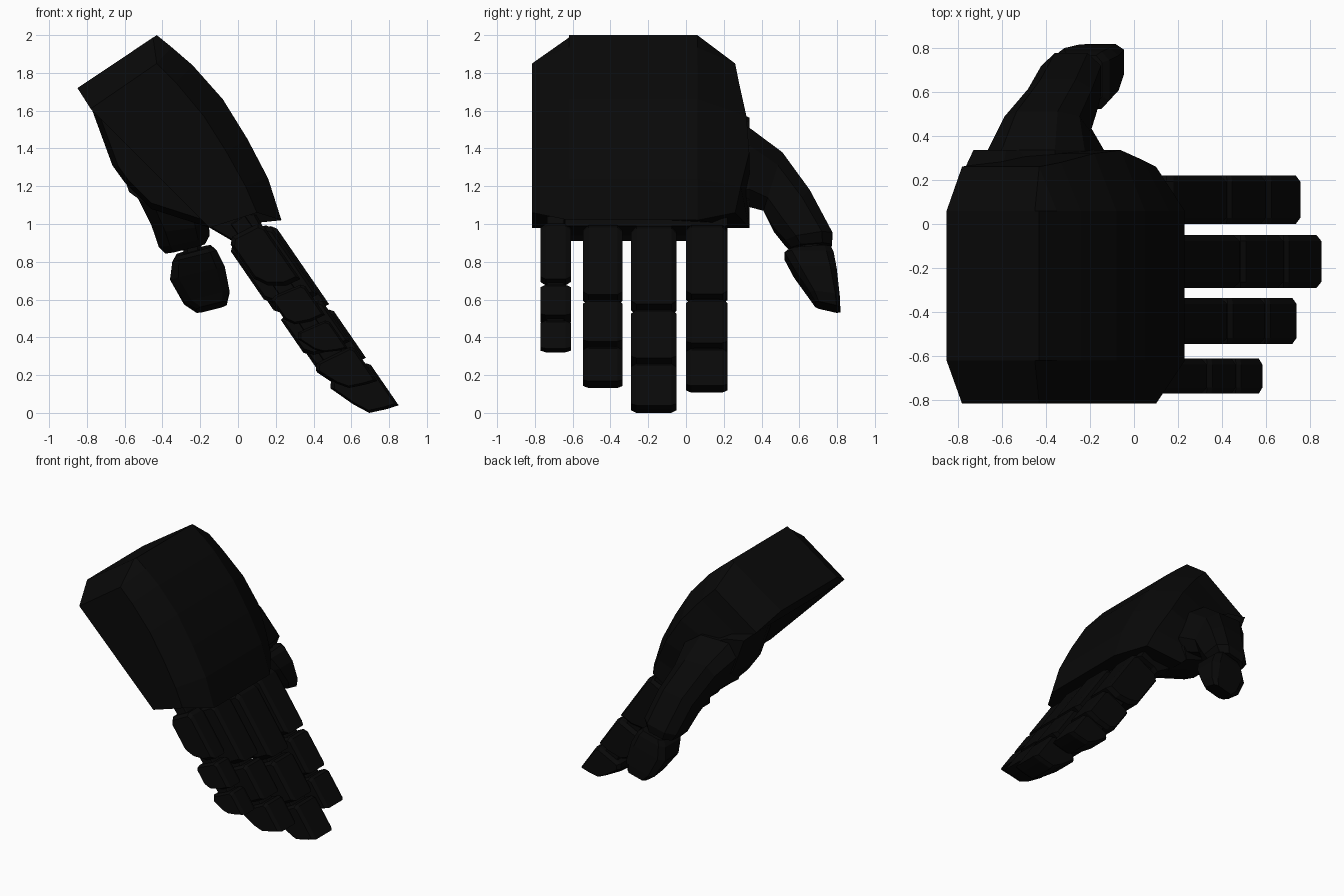
import bpy, bmesh, math
from mathutils import Vector

if "Cube" in bpy.data.objects:
    bpy.data.objects.remove(bpy.data.objects["Cube"])

black = bpy.data.materials.new("matte_black")
black.diffuse_color = (0.0025, 0.0025, 0.0025, 1)
black.use_nodes = True
black.node_tree.nodes["Principled BSDF"].inputs["Base Color"].default_value = black.diffuse_color


def loft(name, rings):
    """Skin a list of equal-length rings and close both ends."""
    bm = bmesh.new()
    loops = [[bm.verts.new(p) for p in ring] for ring in rings]
    n = len(loops[0])
    for a, b in zip(loops, loops[1:]):
        for i in range(n):
            j = (i + 1) % n
            bm.faces.new((a[i], a[j], b[j], b[i]))
    bm.faces.new(loops[0][::-1])
    bm.faces.new(loops[-1])
    bmesh.ops.recalc_face_normals(bm, faces=bm.faces)
    mesh = bpy.data.meshes.new(name)
    bm.to_mesh(mesh)
    bm.free()
    mesh.materials.append(black)
    ob = bpy.data.objects.new(name, mesh)
    bpy.context.collection.objects.link(ob)
    return ob


def slab(name, profile, y0, y1, c, k):
    """Extrude an xz profile along y, shrinking it by k over chamfer depth c."""
    mx = sum(p[0] for p in profile) / len(profile)
    mz = sum(p[1] for p in profile) / len(profile)
    rings = []
    for y, f in ((y0, k), (y0 + c, 1), (y1 - c, 1), (y1, k)):
        rings.append([(mx + (x - mx) * f, y, mz + (z - mz) * f) for x, z in profile])
    return loft(name, rings)


# Palm: sections through back curve, side shoulder and inner edge, cut corners at the wrist
back = [(-.43, 2.0), (-.35, 1.935), (-.24, 1.84), (-.08, 1.66), (.05, 1.45), (.16, 1.24), (.23, 1.02)]
side = [(-.45, 1.987), (-.43, 1.85), (-.33, 1.75), (-.18, 1.57), (-.06, 1.38), (.04, 1.2), (.10, 1.06)]
inner = [(-.85, 1.72), (-.78, 1.61), (-.69, 1.52), (-.56, 1.39), (-.42, 1.25), (-.29, 1.12), (-.15, .98)]
side_y = [.06, .26, .28, .32, .335, .29, .26]
inner_y = [.06, .26, .28, .32, .335, .335, .335]
rings = []
for i, (b, s, p, sy, py) in enumerate(zip(back, side, inner, side_y, inner_y)):
    low = -.62 if i == 0 else -.815
    rings.append([(b[0], -.62, b[1]), (b[0], .06, b[1]), (s[0], sy, s[1]),
                  (p[0], py, p[1]), (p[0], low, p[1]), (s[0], low, s[1])])
loft("palm", rings)

# Knuckle bar under the end of the palm
slab("knuckle_bar", [(.08, 1.08), (.13, .99), (.0, .94), (-.03, .91), (-.15, .98), (-.12, 1.1)],
     -.64, .22, .03, .9)

# Fingers: three tapered segments each, laid along a common slope
D = Vector((.567, -.824))
N = Vector((-.824, -.567))


def finger(name, y0, y1, drop, thick, ends):
    """ends: distances along the finger where each segment stops."""
    def pt(s, d):
        v = Vector((.19, 1.0)) + D * s + N * (d + drop)
        return (v.x, v.y)
    t = thick
    s0 = -drop
    for i, s1 in enumerate(ends):
        length = s1 - s0
        if i == 0:
            prof = [(s0, .02), (s0 + .03, 0), (s1, 0), (s1 - .015, .4 * t), (s1 - .07, .8 * t),
                    (s1 - .14, t), (s0 + .01, t), (s0 - .02, .85 * t)]
        elif i == 1:
            prof = [(s0, .015), (s0 + .02, 0), (s1, 0), (s1 - .015, .4 * t), (s1 - .05, .8 * t),
                    (s1 - .1, t * .95), (s0 - .02, t * .95), (s0 - .03, .8 * t)]
        else:
            prof = [(s0, .015), (s0 + .02, 0), (s1, 0), (s1 - .02, .25 * t), (s1 - .055, .58 * t),
                    (s1 - length * .5, .75 * t), (s0 - .0, t * .95), (s0 - .03, .85 * t)]
        slab(f"{name}_segment_{i + 1}", [pt(*q) for q in prof], y0, y1, .028, .88)
        # hinge block bridging to the previous part
        hinge = [(s0 - .08, .25 * t), (s0 + .06, .25 * t), (s0 + .06, .7 * t), (s0 - .08, .7 * t)]
        slab(f"{name}_hinge_{i + 1}", [pt(*q) for q in hinge], y0 + .035, y1 - .035, .01, .9)
        s0 = s1 + .025


finger("index_finger", .0, .22, .02, .25, [.435, .75, 1.025])
finger("middle_finger", -.29, -.05, 0, .26, [.515, .86, 1.165])
finger("ring_finger", -.545, -.335, .02, .25, [.44, .74, .995])
finger("little_finger", -.77, -.61, .05, .2, [.32, .55, .765])

# Thumb mount on the side of the palm
slab("thumb_mount", [(-.775, 1.61), (-.665, 1.31), (-.6, 1.22), (-.46, 1.08), (-.15, .98),
                     (-.12, 1.1), (-.32, 1.45), (-.6, 1.58)], .0, .336, .1, .85)


def octagon(center, u, v, c=.55):
    """Chamfered rectangle spanned by half-axes u and v."""
    m, u, v = Vector(center), Vector(u), Vector(v)
    return [m + u * a + v * b for a, b in
            ((1, c), (c, 1), (-c, 1), (-1, c), (-1, -c), (-c, -1), (c, -1), (1, -c))]


# Thumb base, curving outward and down
loft("thumb_base", [
    octagon((-.40, .20, 1.29), (.22, 0, .0), (-.08, .03, .22)),
    octagon((-.40, .335, 1.30), (.22, 0, .0), (-.08, .0, .21)),
    octagon((-.39, .46, 1.225), (.17, 0, .0), (-.05, .05, .155)),
    octagon((-.325, .56, 1.07), (.145, 0, .02), (-.02, .095, .10)),
    octagon((-.285, .65, .92), (.135, 0, .03), (0, .125, .02)),
    octagon((-.28, .665, .872), (.105, 0, .025), (0, .105, .008)),
])

# Thumb hinge and tip
loft("thumb_hinge", [octagon((-.25, .66, .92), (.05, 0, .0), (0, .06, 0)),
                     octagon((-.23, .66, .80), (.05, 0, .0), (0, .06, 0))])
loft("thumb_tip", [
    octagon((-.235, .655, .86), (.09, 0, .024), (0, .11, .008), .7),
    octagon((-.23, .652, .83), (.118, 0, .03), (0, .13, .0), .7),
    octagon((-.215, .685, .74), (.145, 0, .035), (0, .113, -.0), .7),
    octagon((-.165, .735, .61), (.12, 0, .03), (0, .079, -.01), .7),
    octagon((-.14, .75, .56), (.08, 0, .02), (0, .067, -.015), .7),
])
